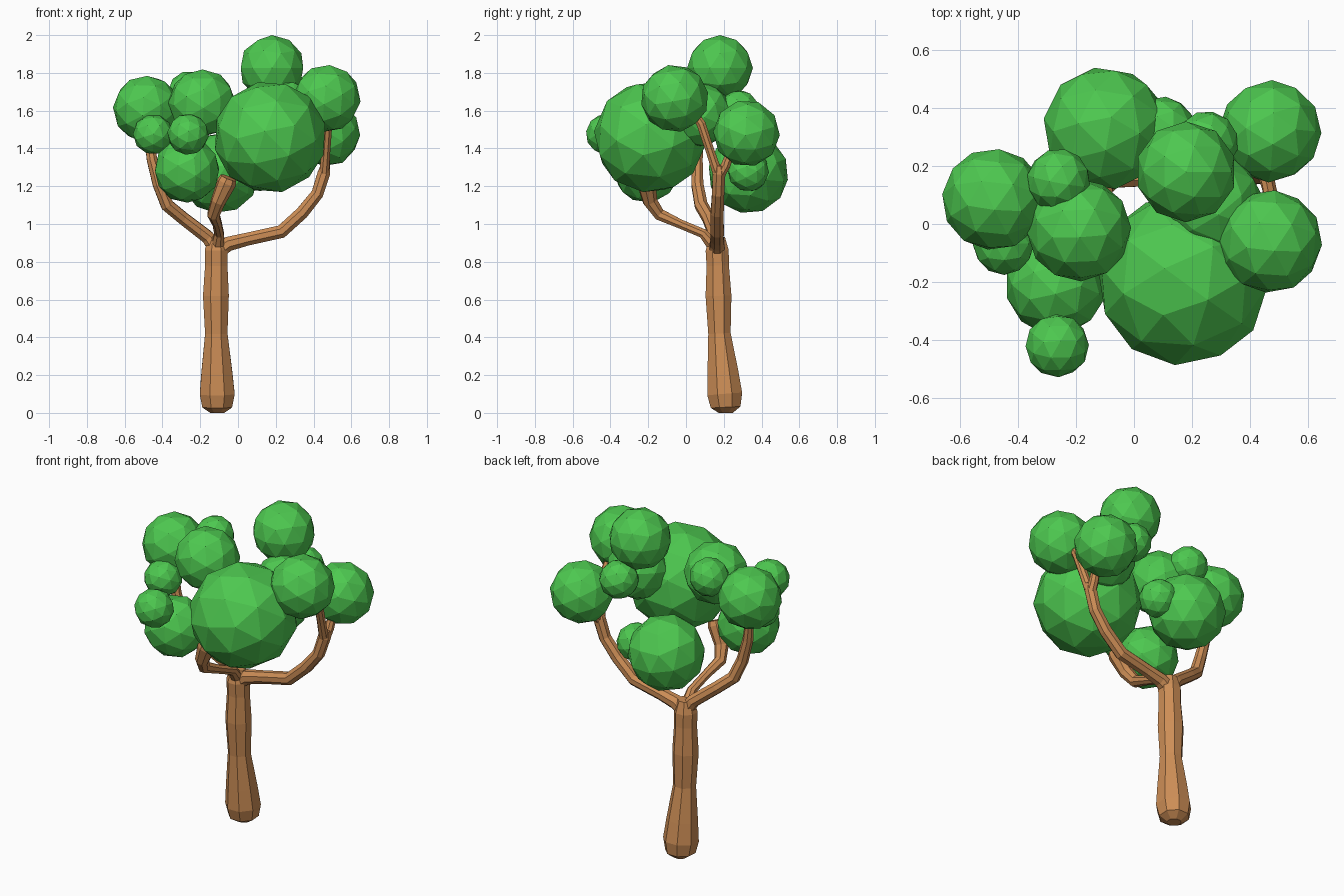
import bpy, bmesh, random
from math import cos, sin, pi
from mathutils import Vector, Euler

random.seed(4)
old = bpy.data.objects.get("Cube")
if old:
    bpy.data.objects.remove(old, do_unlink=True)


def material(name, colour):
    m = bpy.data.materials.new(name)
    m.use_nodes = True
    m.diffuse_color = (*colour, 1)
    m.node_tree.nodes["Principled BSDF"].inputs["Base Color"].default_value = (*colour, 1)
    return m


leaf = material("leaf_green", (0.075, 0.58, 0.08))
bark = material("bark_brown", (0.61, 0.27, 0.093))


def add_object(name, bm, mat):
    bmesh.ops.recalc_face_normals(bm, faces=bm.faces)
    mesh = bpy.data.meshes.new(name)
    bm.to_mesh(mesh)
    bm.free()
    mesh.materials.append(mat)
    obj = bpy.data.objects.new(name, mesh)
    bpy.context.collection.objects.link(obj)
    return obj


def tube(name, points, sides=8):
    """Faceted limb through (x, y, z, radius) stations."""
    bm = bmesh.new()
    centres = [Vector(p[:3]) for p in points]
    side = Vector((1, 0, 0))
    last = None
    rings = []
    for i, c in enumerate(centres):
        along = (centres[min(i + 1, len(centres) - 1)] - centres[max(i - 1, 0)]).normalized()
        if last:
            side = last.rotation_difference(along) @ side
        side = (side - along * side.dot(along)).normalized()
        other = along.cross(side)
        last = along
        rings.append([bm.verts.new(c + points[i][3] * (side * cos(a) + other * sin(a)))
                      for a in (2 * pi * (k + 0.5) / sides for k in range(sides))])
    for low, high in zip(rings, rings[1:]):
        for k in range(sides):
            n = (k + 1) % sides
            bm.faces.new((low[k], low[n], high[n], high[k]))
    bm.faces.new(rings[0])
    bm.faces.new(rings[-1])
    return add_object(name, bm, bark)


# Trunk with a rounded foot and a gentle waist
tube("trunk", [(-.11, .21, 0, .04), (-.11, .21, .03, .085), (-.11, .205, .1, .1),
               (-.112, .195, .22, .088), (-.115, .177, .42, .064), (-.117, .172, .62, .074),
               (-.115, .168, .78, .064), (-.115, .165, .86, .066), (-.115, .165, .93, .045)])

# Long limb on the left, forking in two
tube("left_limb", [(-.13, .165, .84, .045), (-.05, .165, .895, .042), (.05, .165, .92, .037),
                   (.23, .165, .96, .038), (.34, .165, 1.06, .037), (.42, .17, 1.16, .035),
                   (.455, .175, 1.27, .036), (.462, .175, 1.31, .025)])
tube("left_fork_front", [(.455, .17, 1.26, .028), (.465, .13, 1.38, .025),
                         (.475, .08, 1.53, .026), (.475, .02, 1.62, .02)])
tube("left_fork_back", [(.455, .175, 1.25, .028), (.462, .21, 1.31, .027),
                        (.47, .25, 1.42, .022)])

# Limb on the right
tube("right_limb", [(-.1, .165, .84, .045), (-.16, .16, .93, .038), (-.29, .12, 1.03, .036),
                    (-.375, .08, 1.1, .037), (-.42, .06, 1.21, .034), (-.455, .06, 1.34, .03),
                    (-.48, .075, 1.5, .022)])

# Front limb, thin at the root and thick at the tip
tube("front_limb", [(-.112, .165, .86, .04), (-.1, .09, .95, .027), (-.11, -.03, 1.0, .026),
                    (-.13, -.14, 1.05, .034), (-.105, -.19, 1.12, .04),
                    (-.06, -.21, 1.22, .052), (-.05, -.215, 1.245, .045)])

# Faceted leaf clumps: x, y, z, radius
clumps = {
    "crown_leaves": (.18, .18, 1.826, .174),
    "large_front_leaves": (.17, -.19, 1.46, .3),
    "left_back_leaves": (.47, .32, 1.48, .177),
    "left_front_leaves": (.47, -.06, 1.665, .18),
    "inner_left_leaves": (.27, .07, 1.58, .175),
    "right_leaves": (-.485, .085, 1.61, .178),
    "upper_right_leaves": (-.19, -.02, 1.64, .18),
    "lower_right_leaves": (-.27, -.21, 1.285, .175),
    "back_leaves": (-.1, .33, 1.27, .215),
    "small_front_leaves": (-.265, -.42, 1.475, .11),
    "small_right_leaves": (-.45, -.07, 1.475, .106),
    "small_upper_leaves": (-.26, .15, 1.7, .11),
    "small_left_leaves": (.25, .28, 1.6, .11),
    "small_back_leaves": (.1, .33, 1.28, .11),
}
for name, (x, y, z, r) in clumps.items():
    bm = bmesh.new()
    bmesh.ops.create_icosphere(bm, subdivisions=2, radius=r)
    if name != "crown_leaves":
        turn = Euler([random.uniform(0, pi) for _ in range(3)]).to_matrix()
        bmesh.ops.rotate(bm, matrix=turn, verts=bm.verts)
    bmesh.ops.translate(bm, vec=(x, y, z), verts=bm.verts)
    add_object(name, bm, leaf)
